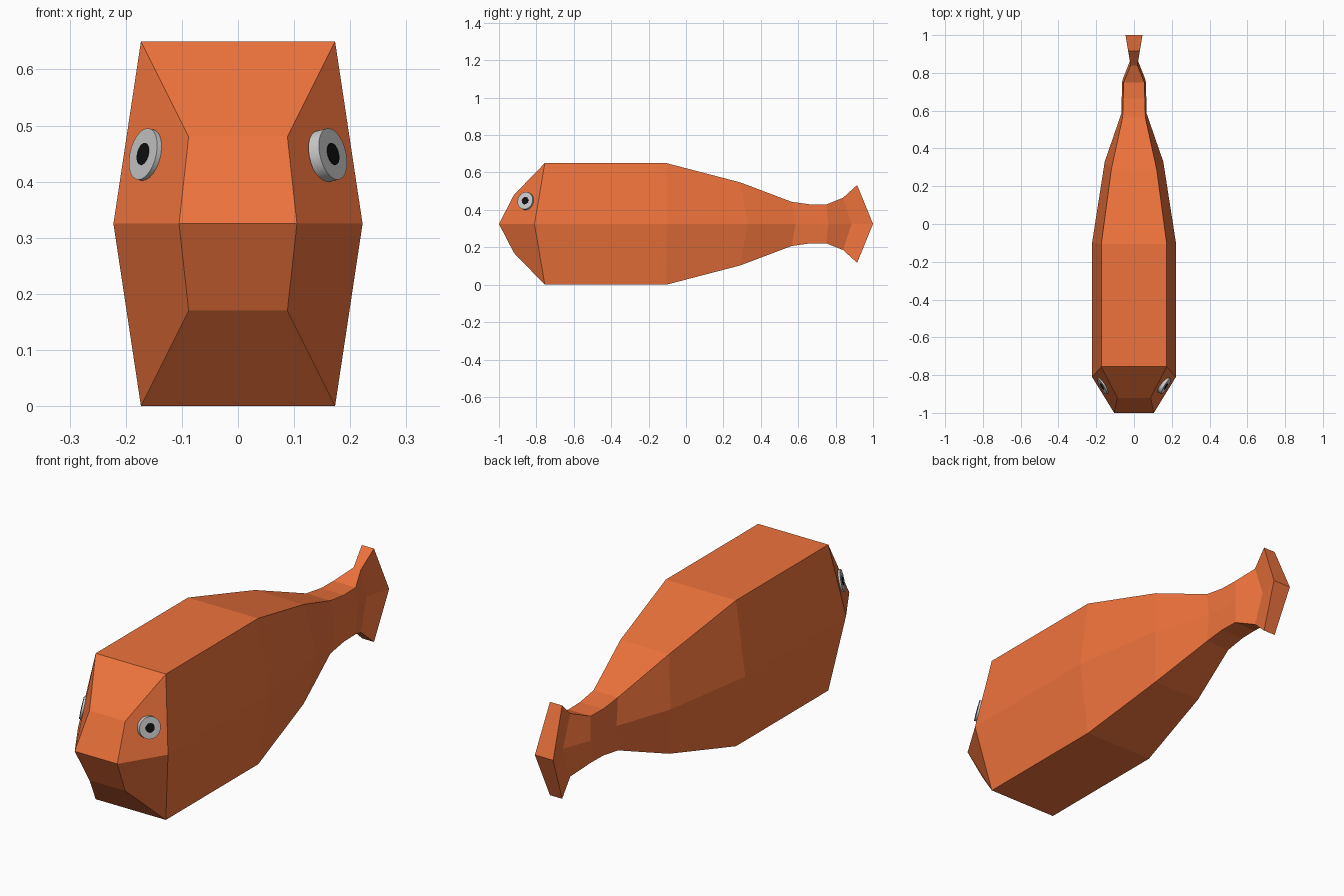
import bpy, bmesh
from mathutils import Vector

if "Cube" in bpy.data.objects:
    bpy.data.objects.remove(bpy.data.objects["Cube"])


def material(name, color):
    m = bpy.data.materials.new(name)
    m.diffuse_color = color
    m.use_nodes = True
    m.node_tree.nodes["Principled BSDF"].inputs["Base Color"].default_value = m.diffuse_color
    return m


orange = material("orange", (0.85, 0.17, 0.045, 1))
black = material("black", (0.005, 0.005, 0.005, 1))
MID = 0.325

# Body cross-sections: y at edges, y at middle, half height, edge x, middle x
sections = [
    (-0.92, -1.00, 0.155, 0.088, 0.105),
    (-0.755, -0.81, 0.325, 0.173, 0.222),
    (-0.105, -0.10, 0.325, 0.173, 0.222),
    (0.29, 0.33, 0.222, 0.120, 0.155),
    (0.565, 0.585, 0.118, 0.060, 0.067),
    (0.665, 0.67, 0.104, 0.057, 0.065),
    (0.75, 0.76, 0.104, 0.055, 0.062),
    (0.84, 0.885, 0.140, 0.018, 0.013),
    (0.915, 1.00, 0.208, 0.030, 0.045),
]

# Six-sided lofted body with head and tail fin
bm = bmesh.new()
rings = []
for ye, ym, h, xe, xm in sections:
    pts = [(xe, ye, MID + h), (xm, ym, MID), (xe, ye, MID - h),
           (-xe, ye, MID - h), (-xm, ym, MID), (-xe, ye, MID + h)]
    rings.append([bm.verts.new(p) for p in pts])
for a, b in zip(rings, rings[1:]):
    for i in range(6):
        j = (i + 1) % 6
        bm.faces.new((a[i], a[j], b[j], b[i]))
# Folded end caps: an upper and a lower quad each
for r in (rings[0], rings[-1]):
    bm.faces.new((r[0], r[1], r[4], r[5]))
    bm.faces.new((r[1], r[2], r[3], r[4]))
bmesh.ops.recalc_face_normals(bm, faces=bm.faces)
mesh = bpy.data.meshes.new("body")
bm.to_mesh(mesh)
bm.free()
body = bpy.data.objects.new("body", mesh)
bpy.context.collection.objects.link(body)
mesh.materials.append(orange)


def disc(name, center, axis, radius, depth, mat=None):
    bpy.ops.mesh.primitive_cylinder_add(vertices=24, radius=radius, depth=depth,
                                        location=center)
    ob = bpy.context.object
    ob.name = name
    ob.rotation_mode = 'QUATERNION'
    ob.rotation_quaternion = axis.to_track_quat('Z', 'Y')
    if mat:
        ob.data.materials.append(mat)
    bpy.ops.object.shade_smooth_by_angle()


# Eyes lying on the slanted cheeks, with dark pupils
for side, s in (("right", 1), ("left", -1)):
    n = Vector((s * 0.85, -0.50, 0.21)).normalized()
    c = Vector((s * 0.160, -0.855, 0.447))
    disc("eye_" + side, c, n, 0.047, 0.022)
    disc("pupil_" + side, c + n * 0.0105, n, 0.02, 0.003, black)
